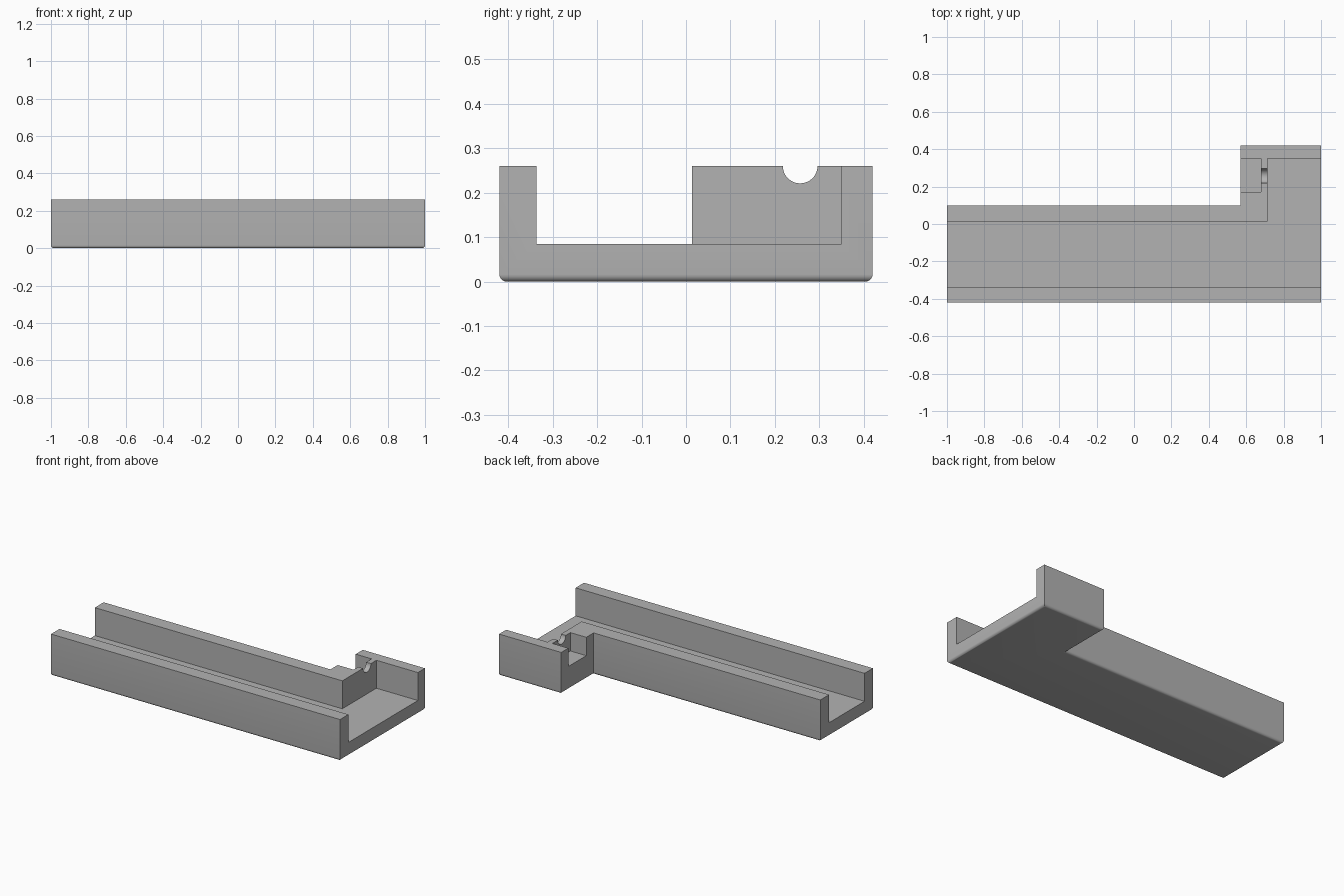
import bpy, bmesh, math

default = bpy.data.objects.get("Cube")
if default:
    bpy.data.objects.remove(default, do_unlink=True)

TOP, FLOOR, POCKET_FLOOR = 0.26, 0.085, 0.145
ABOVE, END = 0.4, 1.1  # cutters overshoot the body

grey = bpy.data.materials.new("plain grey")
grey.use_nodes = True
COLOUR = (0.45, 0.45, 0.45, 1)
grey.diffuse_color = COLOUR
grey.node_tree.nodes["Principled BSDF"].inputs["Base Color"].default_value = COLOUR


def prism(name, outline, z0, z1, round_bottom=0):
    """Extrude a plan outline upwards, optionally rounding its lower rim."""
    bm = bmesh.new()
    face = bm.faces.new([bm.verts.new((x, y, z0)) for x, y in outline])
    top = bmesh.ops.extrude_face_region(bm, geom=[face])["geom"]
    bmesh.ops.translate(bm, vec=(0, 0, z1 - z0),
                        verts=[g for g in top if isinstance(g, bmesh.types.BMVert)])
    bmesh.ops.recalc_face_normals(bm, faces=bm.faces)
    if round_bottom:
        rim = [e for e in bm.edges if all(v.co.z < z0 + 0.001 for v in e.verts)]
        bmesh.ops.bevel(bm, geom=rim, offset=round_bottom, segments=6,
                        profile=0.5, affect='EDGES')
    mesh = bpy.data.meshes.new(name)
    bm.to_mesh(mesh)
    bm.free()
    obj = bpy.data.objects.new(name, mesh)
    bpy.context.collection.objects.link(obj)
    mesh.materials.append(grey)
    return obj


def rect(x0, x1, y0, y1):
    return [(x0, y0), (x1, y0), (x1, y1), (x0, y1)]


# L-shaped tray body with a rounded lower rim
tray = prism("tray_body", [(-1, -0.42), (1, -0.42), (1, 0.42), (0.57, 0.42),
                           (0.57, 0.10), (-1, 0.10)], 0, TOP, 0.016)

# Long channel turning into the side arm, and the small open pocket
channel = prism("channel_cutter", [(-END, -0.337), (END, -0.337), (END, 0.35),
                                   (0.713, 0.35), (0.713, 0.013), (-END, 0.013)],
                FLOOR, ABOVE)
pocket = prism("pocket_cutter", rect(0.5, 0.68, 0.172, 0.35), POCKET_FLOOR, ABOVE)

# Round notch through the thin wall between pocket and channel
bpy.ops.mesh.primitive_cylinder_add(vertices=48, radius=0.039, depth=0.07,
                                    location=(0.697, 0.257, TOP),
                                    rotation=(0, math.pi / 2, 0))
notch = bpy.context.object
notch.name = "notch_cutter"
notch.data.materials.append(grey)

# Apply the cuts and discard the cutters
bpy.ops.object.select_all(action='DESELECT')
bpy.context.view_layer.objects.active = tray
tray.select_set(True)
for cutter in (channel, pocket, notch):
    cutter.hide_render = True
    mod = tray.modifiers.new(cutter.name, 'BOOLEAN')
    mod.operation = 'DIFFERENCE'
    mod.solver = 'EXACT'
    mod.object = cutter
    bpy.ops.object.modifier_apply(modifier=mod.name)
    bpy.data.objects.remove(cutter, do_unlink=True)

bpy.ops.object.shade_smooth_by_angle(angle=math.radians(30))
